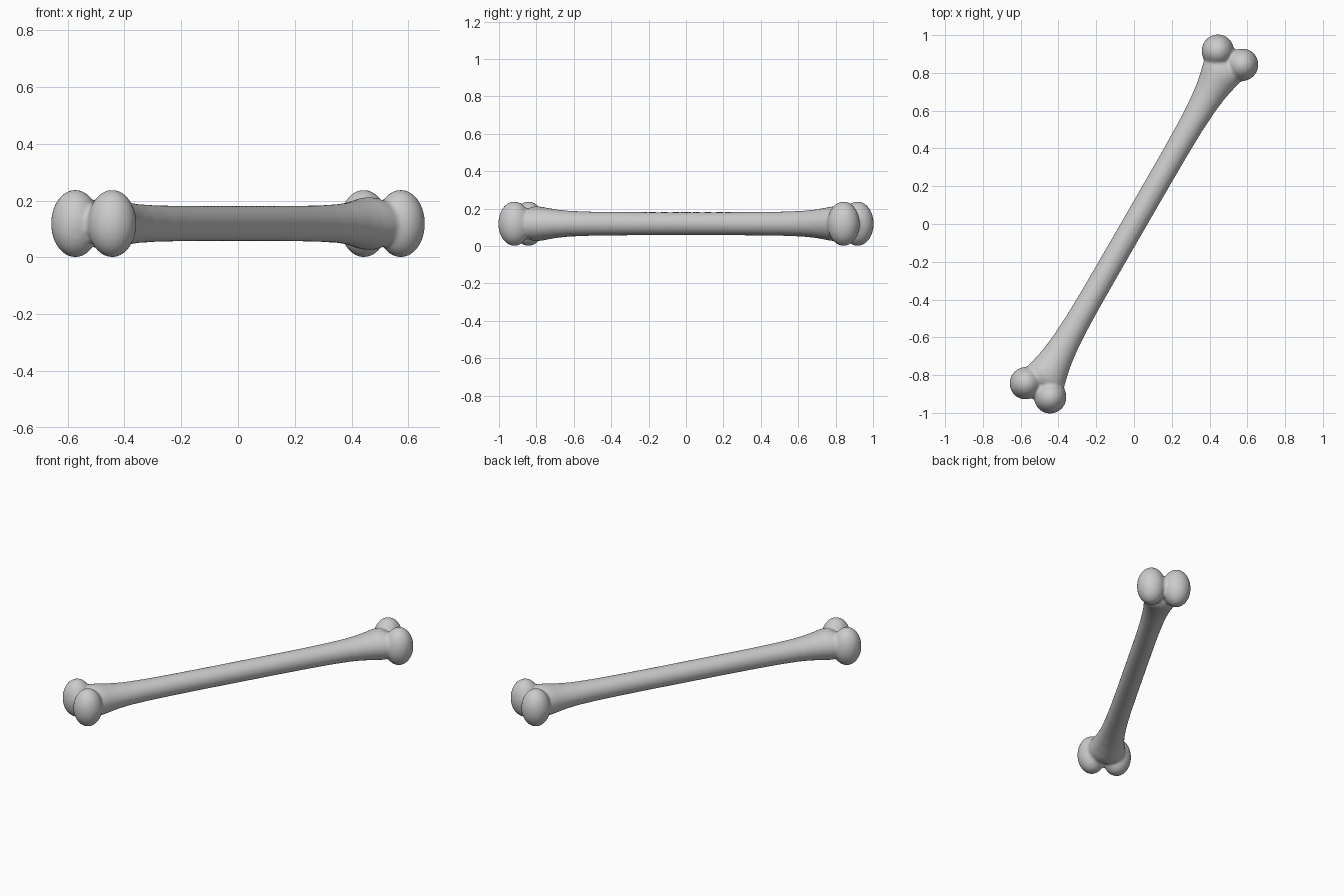
import bpy, bmesh, math
from mathutils import Matrix

if "Cube" in bpy.data.objects:
    bpy.data.objects.remove(bpy.data.objects["Cube"])

Z = 0.119          # height of the bone's centre line
SIDES = 32

bm = bmesh.new()

# Shaft: half profile (distance along bone, half width, half height), mirrored
half = [(0.0, 0.063, 0.062), (0.25, 0.063, 0.062), (0.45, 0.064, 0.063),
        (0.60, 0.067, 0.065), (0.72, 0.074, 0.069), (0.80, 0.083, 0.076),
        (0.86, 0.094, 0.085), (0.90, 0.104, 0.092), (0.935, 0.112, 0.093),
        (0.965, 0.112, 0.082), (0.99, 0.09, 0.06)]
profile = [(-s, w, h) for s, w, h in reversed(half[1:])] + half
rings = []
for s, w, h in profile:
    ring = []
    for i in range(SIDES):
        a = 2 * math.pi * i / SIDES
        ring.append(bm.verts.new((s, w * math.cos(a), Z + h * math.sin(a))))
    rings.append(ring)
for r0, r1 in zip(rings, rings[1:]):
    for i in range(SIDES):
        j = (i + 1) % SIDES
        bm.faces.new((r0[i], r0[j], r1[j], r1[i]))
bm.faces.new(rings[0])
bm.faces.new(rings[-1])

# Knobs: a pair of tall rounded lobes at each end
for end in (-1, 1):
    for side in (-1, 1):
        m = Matrix.Translation((end * 1.016, side * 0.075, Z)) @ Matrix.Diagonal((0.087, 0.085, 0.119, 1))
        bmesh.ops.create_uvsphere(bm, u_segments=32, v_segments=20, radius=1, matrix=m)

# Lay the bone diagonally
bmesh.ops.rotate(bm, verts=bm.verts, cent=(0, 0, 0), matrix=Matrix.Rotation(math.radians(60), 3, 'Z'))
bmesh.ops.recalc_face_normals(bm, faces=bm.faces)

mesh = bpy.data.meshes.new("bone")
bm.to_mesh(mesh)
bm.free()
bone = bpy.data.objects.new("bone", mesh)
bpy.context.collection.objects.link(bone)

# Fuse the parts into one soft surface
remesh = bone.modifiers.new("fuse", 'REMESH')
remesh.mode = 'VOXEL'
remesh.voxel_size = 0.009
remesh.use_smooth_shade = True
soften = bone.modifiers.new("soften", 'SMOOTH')
soften.factor = 0.5
soften.iterations = 6
